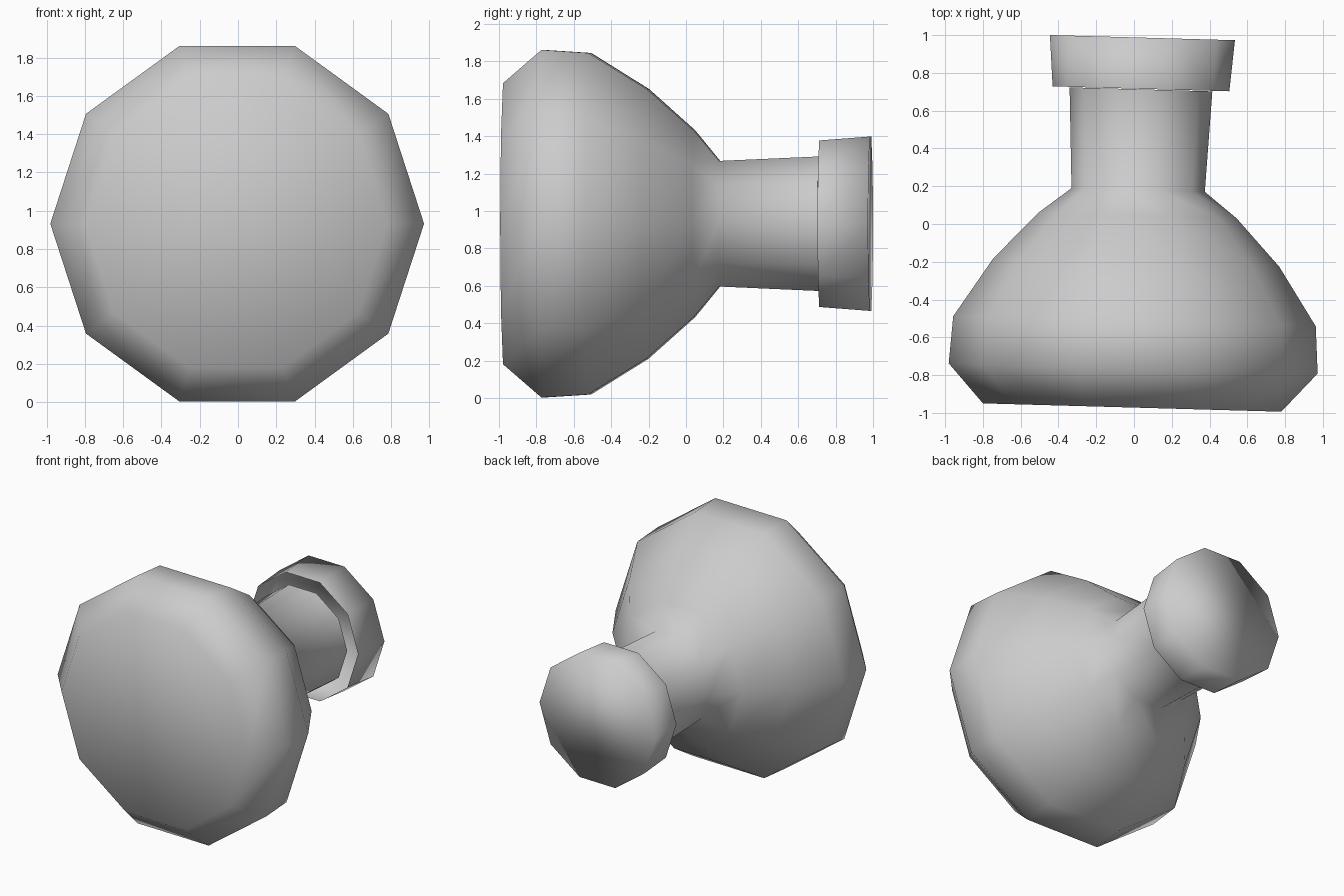
import bpy
import bmesh
from math import cos, sin, tau, radians

SIDES = 10
TILT = radians(-1.6)
CENTRE = (0.017, 0.0, 0.932)

cube = bpy.data.objects.get("Cube")
if cube:
    bpy.data.objects.remove(cube, do_unlink=True)

grey = bpy.data.materials.new("light_grey")
grey.use_nodes = True
grey.diffuse_color = (0.6, 0.6, 0.6, 1)
grey.node_tree.nodes["Principled BSDF"].inputs["Base Color"].default_value = (0.6, 0.6, 0.6, 1)


def lathe(name, profile, cap_start=False, cap_end=False):
    """Spin (radius, y) points around the y axis into a smooth ten-sided shell."""
    bm = bmesh.new()
    rings = [[bm.verts.new((r * cos(tau * i / SIDES), y, r * sin(tau * i / SIDES)))
              for i in range(SIDES)] for r, y in profile]
    for a, b in zip(rings, rings[1:]):
        for i in range(SIDES):
            j = (i + 1) % SIDES
            bm.faces.new((a[i], b[i], b[j], a[j]))
    if cap_start:
        bm.faces.new(rings[0])
    if cap_end:
        bm.faces.new(rings[-1][::-1])
    for f in bm.faces:
        f.smooth = True
    mesh = bpy.data.meshes.new(name)
    bm.to_mesh(mesh)
    bm.free()
    mesh.materials.append(grey)
    obj = bpy.data.objects.new(name, mesh)
    obj.location = CENTRE
    obj.rotation_euler.z = TILT
    bpy.context.collection.objects.link(obj)
    return obj


# Flask: flat bottom, chamfer, rounded shoulders and a slightly flared neck
lathe("flask_body", [(0.79, -0.972), (0.977, -0.765), (0.96, -0.515),
                     (0.758, -0.205), (0.525, 0.045), (0.353, 0.18),
                     (0.378, 0.713)], cap_start=True)

# Stopper: flared hollow cap over the neck, open towards the body
lathe("stopper_cap", [(0.468, 0.716), (0.49, 0.987)], cap_end=True)
